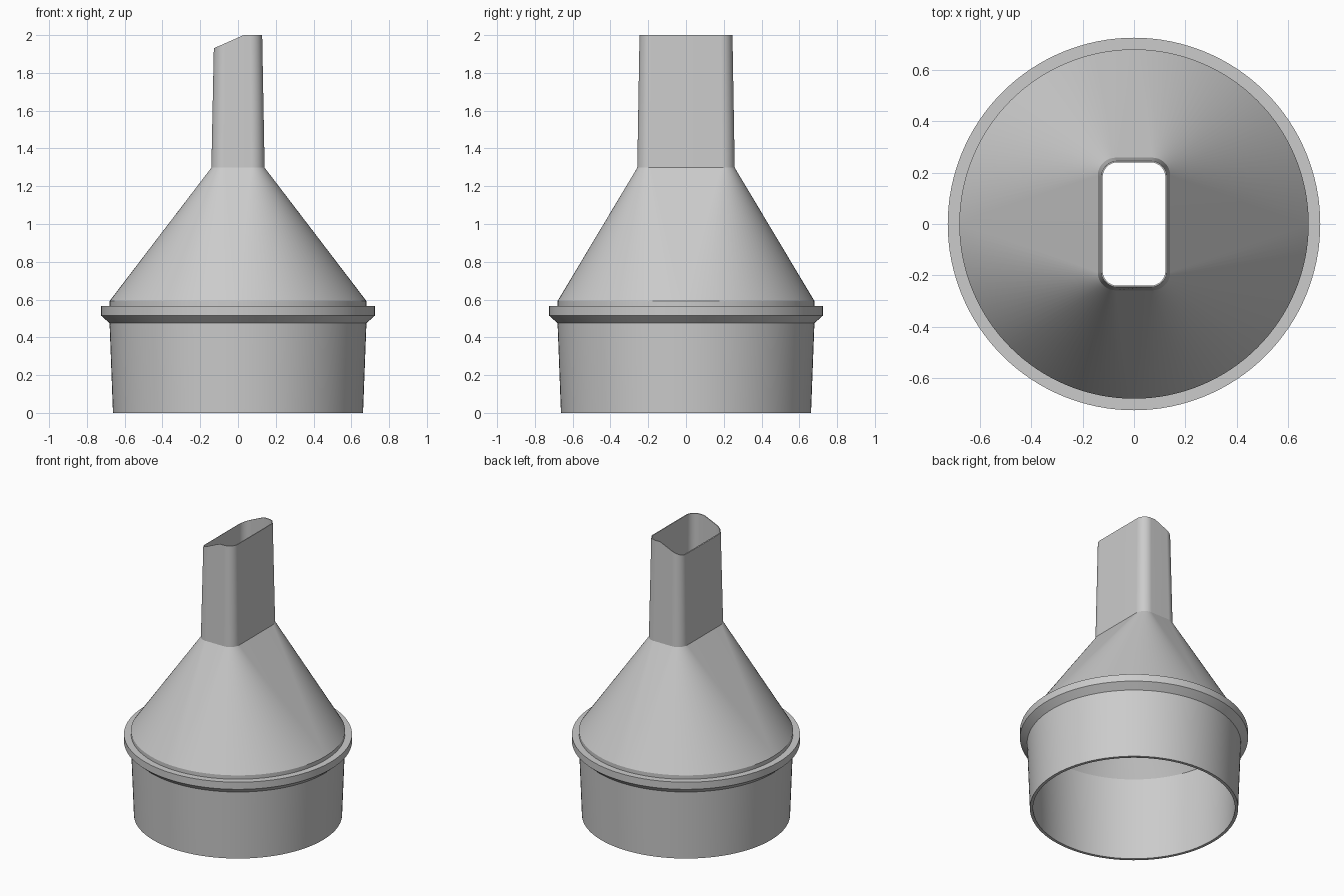
import bpy, bmesh, math

if "Cube" in bpy.data.objects:
    bpy.data.objects.remove(bpy.data.objects["Cube"])

STEPS = 32  # segments per quarter turn


def ring(hx, hy, r, z):
    """Rounded rectangle with half sizes hx, hy and corner radius r (a circle when all equal)."""
    pts = []
    for k, (sx, sy) in enumerate([(1, 1), (-1, 1), (-1, -1), (1, -1)]):
        for i in range(STEPS + 1):
            a = (k + i / STEPS) * math.pi / 2
            pts.append((sx * (hx - r) + r * math.cos(a),
                        sy * (hy - r) + r * math.sin(a), z))
    return pts


def circle(r, z):
    return ring(r, r, r, z)


# Closed wall section: up the outside, over the rim, down the inside
sections = [
    circle(0.662, 0.0),
    circle(0.68, 0.475),           # socket
    circle(0.725, 0.515),          # collar underside
    circle(0.725, 0.565),
    circle(0.68, 0.565),           # collar top
    circle(0.68, 0.592),
    ring(0.141, 0.258, 0.07, 1.298),   # cone to spout
    ring(0.128, 0.246, 0.064, 2.0),    # spout rim
    ring(0.122, 0.240, 0.058, 2.0),
    ring(0.133, 0.250, 0.062, 1.298),
    circle(0.66, 0.592),
    circle(0.642, 0.0),
]

bm = bmesh.new()
rings = [[bm.verts.new(p) for p in s] for s in sections]
n = len(rings[0])
for j, lower in enumerate(rings):
    upper = rings[(j + 1) % len(rings)]
    for i in range(n):
        k = (i + 1) % n
        bm.faces.new((lower[i], lower[k], upper[k], upper[i]))
bmesh.ops.remove_doubles(bm, verts=bm.verts[:], dist=1e-5)

# Slanted cut on one side of the spout rim
CUT_X = 0.03
neck = [f for f in bm.faces if all(v.co.z > 1.29 for v in f.verts)]
edges = {e for f in neck for e in f.edges}
verts = {v for f in neck for v in f.verts}
bmesh.ops.bisect_plane(bm, geom=list(verts) + list(edges) + neck, dist=1e-5,
                       plane_co=(CUT_X, 0, 0), plane_no=(1, 0, 0))
for v in bm.verts:
    if v.co.z > 1.99 and v.co.x < CUT_X:
        v.co.z -= (CUT_X - v.co.x) * 0.44
bmesh.ops.recalc_face_normals(bm, faces=bm.faces[:])

mesh = bpy.data.meshes.new("nozzle_adapter")
bm.to_mesh(mesh)
bm.free()
adapter = bpy.data.objects.new("nozzle_adapter", mesh)
bpy.context.collection.objects.link(adapter)

grey = bpy.data.materials.new("light grey plastic")
grey.diffuse_color = (0.6, 0.6, 0.6, 1)
grey.use_nodes = True
grey.node_tree.nodes["Principled BSDF"].inputs["Base Color"].default_value = grey.diffuse_color
mesh.materials.append(grey)

bpy.context.view_layer.objects.active = adapter
adapter.select_set(True)
bpy.ops.object.shade_smooth_by_angle(angle=math.radians(25))
